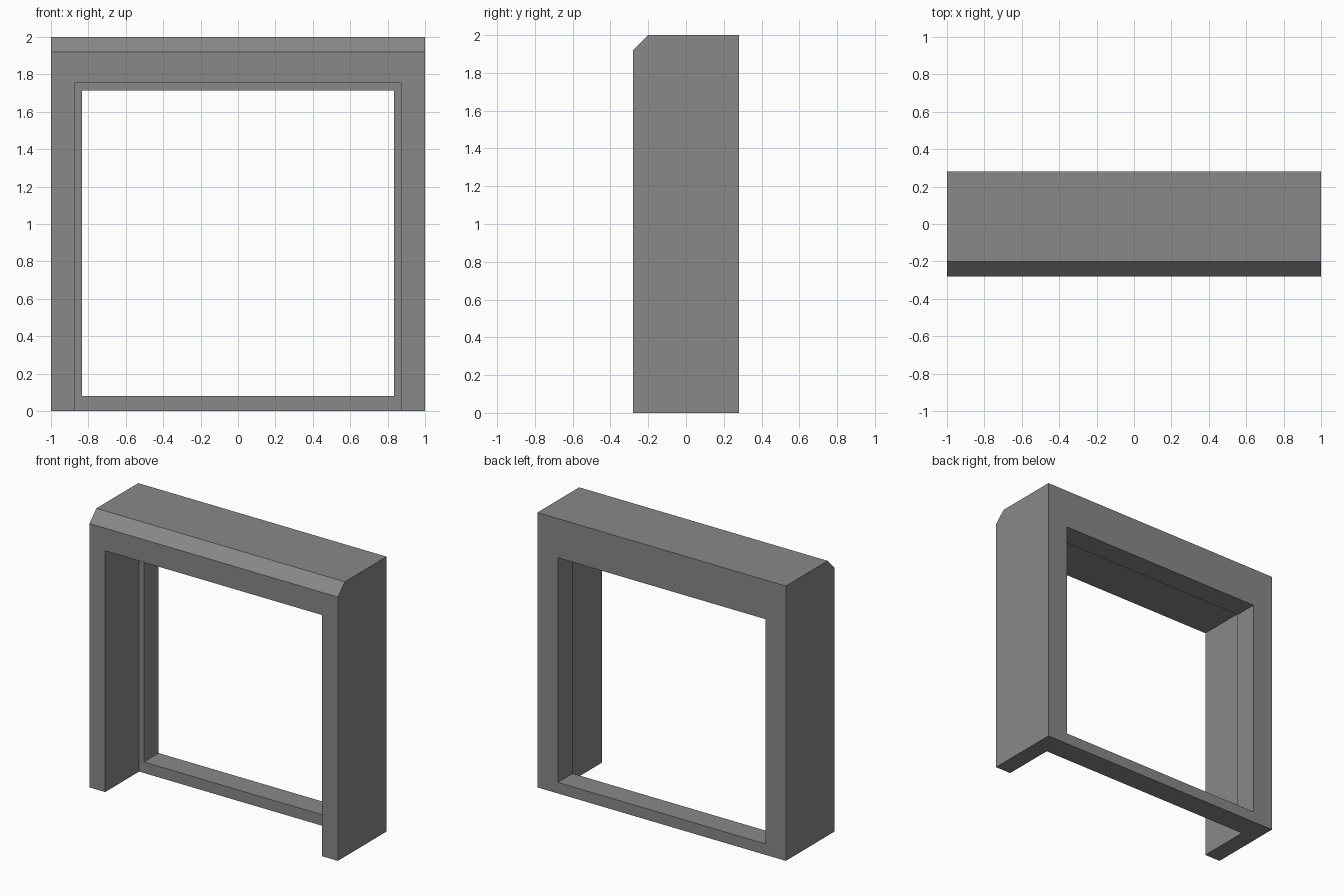
import bpy
import bmesh

cube = bpy.data.objects.get("Cube")
if cube:
    bpy.data.objects.remove(cube, do_unlink=True)

# Overall sizes
HALF_W, HALF_D, HEIGHT = 1.0, 0.28, 2.0
CHAMFER = 0.08
RECESS_HALF_W, RECESS_TOP = 0.873, 1.755   # front recess
OPEN_HALF_W, OPEN_LOW, OPEN_TOP = 0.835, 0.08, 1.715   # through opening
LIP_FRONT = 0.11   # front plane of the rear lip
OVER = 0.1         # cutter overshoot

grey = bpy.data.materials.new("mid grey")
grey.use_nodes = True
colour = (0.25, 0.25, 0.25, 1)
grey.diffuse_color = colour
grey.node_tree.nodes["Principled BSDF"].inputs["Base Color"].default_value = colour


def extrude_profile(name, profile, half_width):
    """Sweep a closed (y, z) side profile across x."""
    bm = bmesh.new()
    face = bm.faces.new([bm.verts.new((-half_width, y, z)) for y, z in profile])
    swept = bmesh.ops.extrude_face_region(bm, geom=[face])["geom"]
    verts = [v for v in swept if isinstance(v, bmesh.types.BMVert)]
    bmesh.ops.translate(bm, verts=verts, vec=(2 * half_width, 0, 0))
    bmesh.ops.recalc_face_normals(bm, faces=bm.faces[:])
    mesh = bpy.data.meshes.new(name)
    bm.to_mesh(mesh)
    bm.free()
    mesh.materials.append(grey)
    obj = bpy.data.objects.new(name, mesh)
    bpy.context.collection.objects.link(obj)
    return obj


def box_profile(y0, y1, z0, z1):
    return [(y0, z0), (y1, z0), (y1, z1), (y0, z1)]


def cut(target, cutter):
    cutter.hide_render = True
    mod = target.modifiers.new(cutter.name, "BOOLEAN")
    mod.operation = "DIFFERENCE"
    mod.solver = "EXACT"
    mod.object = cutter
    bpy.context.view_layer.objects.active = target
    bpy.ops.object.modifier_apply(modifier=mod.name)
    bpy.data.objects.remove(cutter, do_unlink=True)


# Surround block with a chamfered top front edge
frame = extrude_profile("frame", [
    (-HALF_D, 0), (HALF_D, 0), (HALF_D, HEIGHT),
    (-HALF_D + CHAMFER, HEIGHT), (-HALF_D, HEIGHT - CHAMFER)], HALF_W)

# Front recess, open at the floor, leaving the lip and sill at the back
cut(frame, extrude_profile(
    "recess_cutter",
    box_profile(-HALF_D - OVER, LIP_FRONT, -OVER, RECESS_TOP), RECESS_HALF_W))

# Opening right through, above the sill
cut(frame, extrude_profile(
    "opening_cutter",
    box_profile(-HALF_D - OVER, HALF_D + OVER, OPEN_LOW, OPEN_TOP), OPEN_HALF_W))
